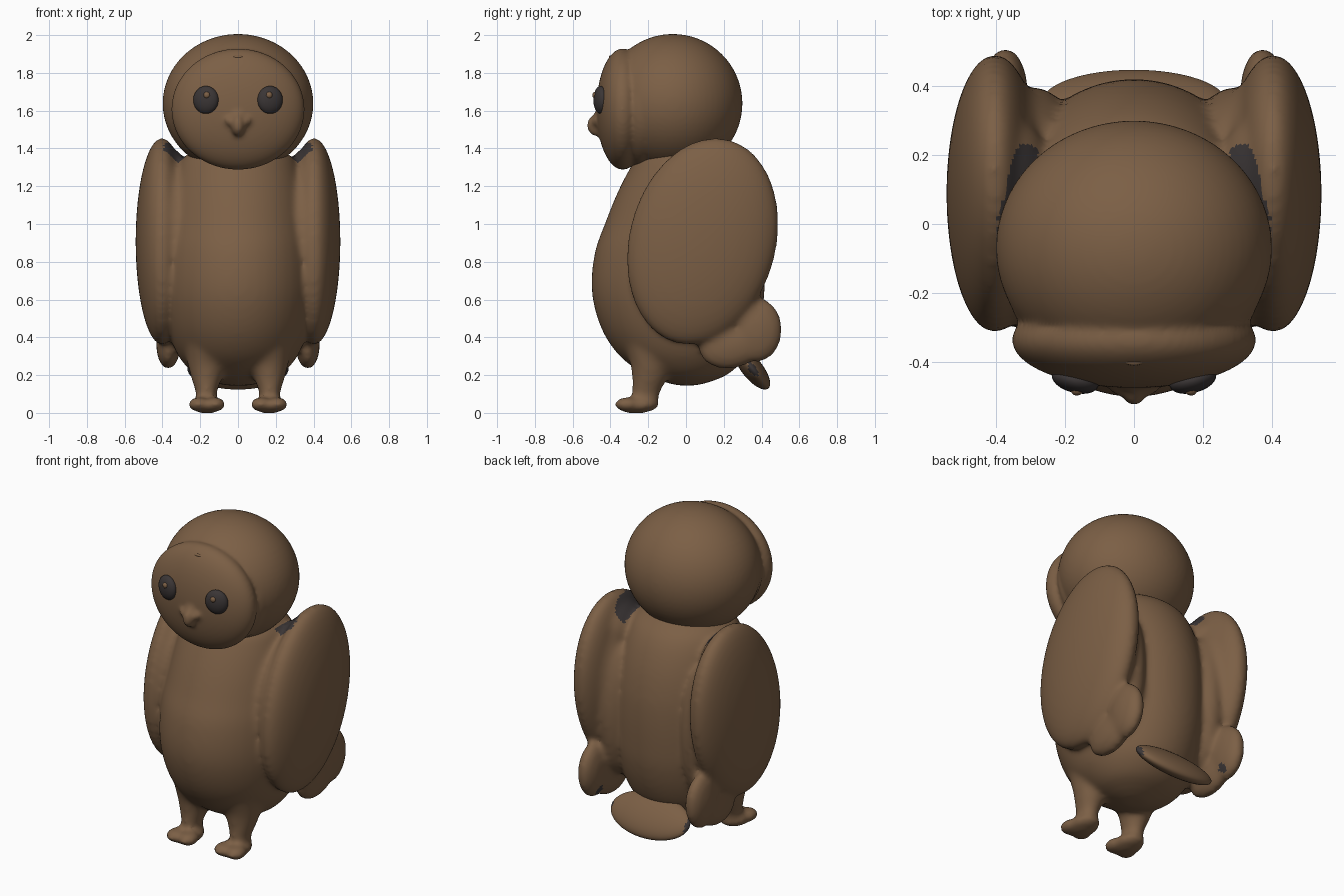
import bpy, bmesh, math
from mathutils import Matrix, Vector

if "Cube" in bpy.data.objects:
    bpy.data.objects.remove(bpy.data.objects["Cube"])


def material(name, rgb):
    m = bpy.data.materials.new(name)
    m.diffuse_color = (*rgb, 1)
    m.use_nodes = True
    m.node_tree.nodes["Principled BSDF"].inputs["Base Color"].default_value = m.diffuse_color
    return m


BROWN = material("feather brown", (0.2, 0.115, 0.06))
DARK = material("dark grey", (0.043, 0.036, 0.036))


def blob(bm, center, radii, tilt=0.0, axis='X', seg=40):
    """Add an ellipsoid to a mesh."""
    mat = (Matrix.Translation(center) @ Matrix.Rotation(tilt, 4, axis)
           @ Matrix.Diagonal((*radii, 1)))
    bmesh.ops.create_uvsphere(bm, u_segments=seg, v_segments=seg // 2,
                              radius=1, matrix=mat)


def rounded(rows, steps=5):
    """Interpolate rows of numbers with a smooth curve."""
    out = []
    for i in range(len(rows) - 1):
        p = [rows[max(0, min(len(rows) - 1, k))] for k in range(i - 1, i + 3)]
        for s in range(steps):
            t = s / steps
            out.append([0.5 * (2 * b + (c - a) * t + (2 * a - 5 * b + 4 * c - d) * t * t
                               + (3 * b - a - 3 * c + d) * t ** 3)
                        for a, b, c, d in zip(*p)])
    return out + [rows[-1]]


def loft(bm, sections, n=48):
    """Add a closed skin through rings of (z, y front, y back, half width, centre x)."""
    rings = []
    for z, y0, y1, rx, cx in rounded(sections):
        cy, ry = (y0 + y1) / 2, (y1 - y0) / 2
        rings.append([bm.verts.new((cx + rx * math.cos(2 * math.pi * i / n),
                                    cy + ry * math.sin(2 * math.pi * i / n), z))
                      for i in range(n)])
    for a, b in zip(rings, rings[1:]):
        for i in range(n):
            j = (i + 1) % n
            bm.faces.new((a[i], a[j], b[j], b[i]))
    bm.faces.new(rings[0][::-1])
    bm.faces.new(rings[-1])


def finish(name, bm, mat, voxel=0, smooth=6):
    """Make an object, optionally fusing its shapes into one soft skin."""
    me = bpy.data.meshes.new(name)
    bm.to_mesh(me)
    bm.free()
    ob = bpy.data.objects.new(name, me)
    bpy.context.collection.objects.link(ob)
    if voxel:
        r = ob.modifiers.new("fuse", 'REMESH')
        r.mode = 'VOXEL'
        r.voxel_size = voxel
        s = ob.modifiers.new("soften", 'SMOOTH')
        s.factor = 0.5
        s.iterations = smooth
        dg = bpy.context.evaluated_depsgraph_get()
        me = bpy.data.meshes.new_from_object(ob.evaluated_get(dg))
        ob.modifiers.clear()
        ob.data = me
    ob.data.materials.clear()
    ob.data.materials.append(mat)
    for p in ob.data.polygons:
        p.use_smooth = True
        p.material_index = 0
    return ob


# Body, legs and wings fused together
bm = bmesh.new()
loft(bm, [(0.145, -0.04, 0.05, 0.06, 0), (0.165, -0.12, 0.13, 0.14, 0),
          (0.21, -0.23, 0.23, 0.235, 0), (0.30, -0.35, 0.32, 0.315, 0),
          (0.42, -0.435, 0.375, 0.365, 0), (0.56, -0.485, 0.408, 0.395, 0),
          (0.70, -0.5, 0.418, 0.405, 0), (0.86, -0.48, 0.418, 0.40, 0),
          (1.00, -0.43, 0.405, 0.385, 0), (1.15, -0.37, 0.37, 0.36, 0),
          (1.28, -0.305, 0.315, 0.325, 0), (1.36, -0.25, 0.25, 0.28, 0),
          (1.42, -0.15, 0.15, 0.17, 0)])
for s in (-1, 1):
    # leg tapering down to the ankle, then foot and two toes
    loft(bm, [(0.02, -0.27, -0.15, 0.055, s * 0.168), (0.10, -0.285, -0.14, 0.055, s * 0.168),
              (0.18, -0.285, -0.10, 0.08, s * 0.166), (0.26, -0.295, -0.07, 0.107, s * 0.16),
              (0.36, -0.33, -0.03, 0.13, s * 0.155)])
    blob(bm, (s * 0.165, -0.25, 0.04), (0.085, 0.11, 0.043), 0.08)
    for dx in (-0.043, 0.043):
        blob(bm, (s * 0.165 + dx, -0.312, 0.045), (0.057, 0.068, 0.039))
    # wing, its shoulder and the soft joins to the body
    blob(bm, (s * 0.402, 0.088, 0.908), (0.14, 0.39, 0.557), -0.25, seg=64)
    blob(bm, (s * 0.345, 0.13, 1.265), (0.095, 0.17, 0.15), s * 0.4, 'Y')
    blob(bm, (s * 0.335, 0.06, 0.90), (0.11, 0.345, 0.46), -0.2)
    blob(bm, (s * 0.29, 0.23, 0.80), (0.12, 0.165, 0.42))
    # lower feather lobe
    blob(bm, (s * 0.372, 0.372, 0.44), (0.066, 0.138, 0.172))
    blob(bm, (s * 0.369, 0.24, 0.36), (0.064, 0.175, 0.125), 0.2)
body = finish("body_wings_and_legs", bm, BROWN, 0.015, 14)

# Dark shoulder patches and small marks where the tail touches the lobes
body.data.materials.append(DARK)
for p in body.data.polygons:
    c = p.center
    x = abs(c.x)
    shoulder = (1.315 < c.z < 1.43 and -0.03 < c.y < 0.225 and x > 0.275
                and x < 0.392 - 0.4 * max(0, c.y - 0.08))
    mark = (Vector((x, c.y, c.z)) - Vector((0.31, 0.39, 0.315))).length < 0.035
    if shoulder or mark:
        p.material_index = 1

# Head fused with the face disc and the beak
bm = bmesh.new()
blob(bm, (0, -0.07, 1.638), (0.399, 0.369, 0.368), seg=64)
blob(bm, (0, -0.335, 1.608), (0.353, 0.139, 0.321), seg=64)
blob(bm, (0, -0.235, 1.615), (0.354, 0.13, 0.325), seg=64)
blob(bm, (0, -0.455, 1.55), (0.05, 0.042, 0.065), -0.2)
blob(bm, (0, -0.473, 1.522), (0.037, 0.052, 0.058))
for s in (-1, 1):
    blob(bm, (s * 0.037, -0.463, 1.54), (0.04, 0.036, 0.027), s * -0.6, 'Y')
finish("head_and_beak", bm, BROWN, 0.011, 9)

# Small forehead bump
bm = bmesh.new()
blob(bm, (0, -0.397, 1.885), (0.028, 0.012, 0.008), seg=16)
finish("forehead_bump", bm, BROWN)

# Eyes and their glints
for s, side in ((-1, "left"), (1, "right")):
    bm = bmesh.new()
    blob(bm, (s * 0.17, -0.452, 1.657), (0.069, 0.036, 0.074), s * 0.25, 'Z', 24)
    finish(side + "_eye", bm, DARK)
    bm = bmesh.new()
    blob(bm, (s * 0.165, -0.481, 1.682), (0.018, 0.015, 0.018), seg=12)
    finish(side + "_eye_glint", bm, BROWN)

# Tail: a flat oval slanting down and back, with dark tips at both sides
bm = bmesh.new()
blob(bm, (0, 0.35, 0.235), (0.268, 0.055, 0.136), 0.68, seg=64)
tail = finish("tail", bm, BROWN)
tail.data.materials.append(DARK)
for p in tail.data.polygons:
    if abs(p.center.x) > 0.25 and p.center.y > 0.33:
        p.material_index = 1
